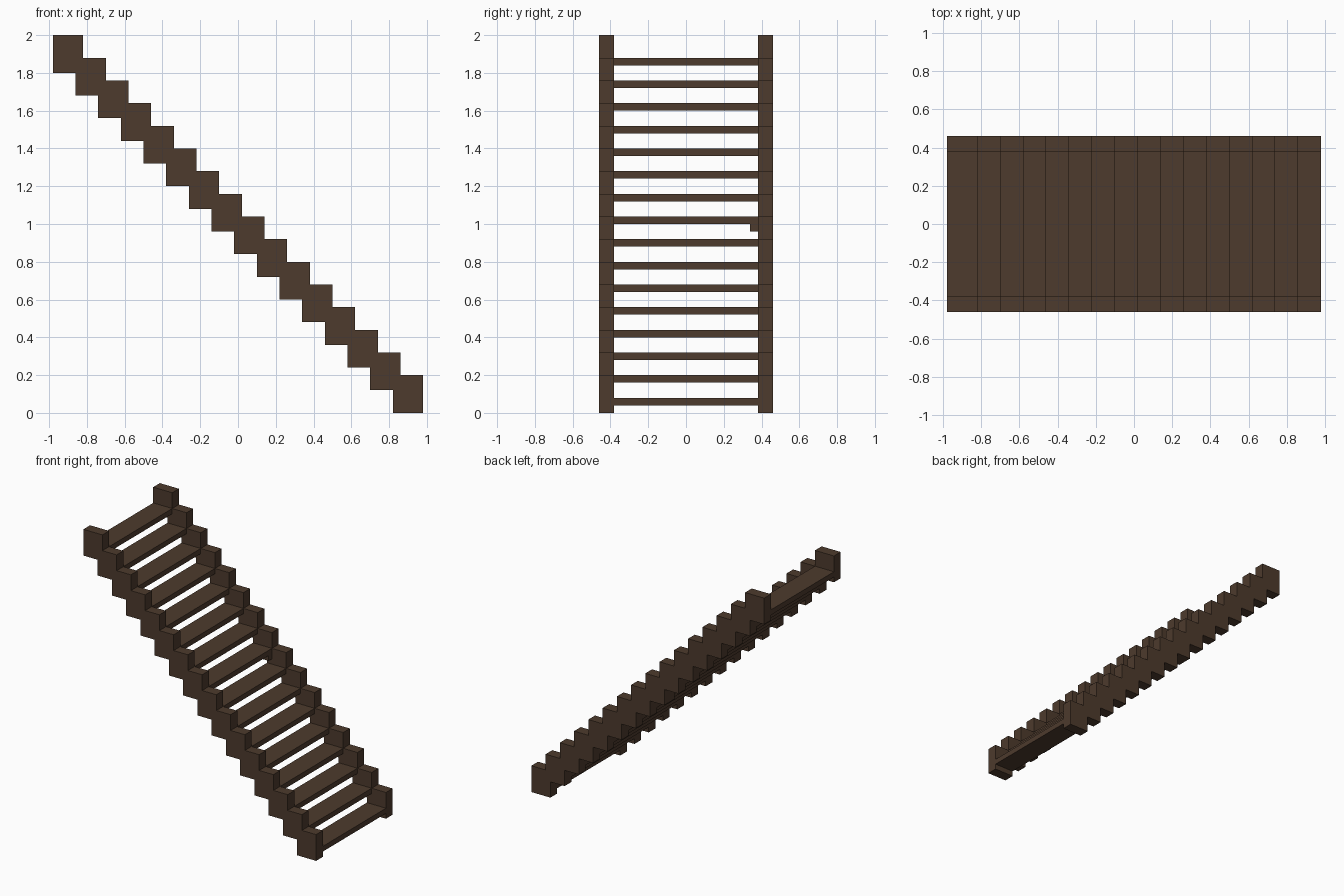
import bpy, bmesh

if "Cube" in bpy.data.objects:
    bpy.data.objects.remove(bpy.data.objects["Cube"])

N, STEP = 16, 0.12          # step count, rise = run
BW, BH = 0.16, 0.20         # stringer block size (x, z)
IN, OUT = 0.38, 0.46        # stringer inner / outer y
X0, Z0 = -0.98, 1.80        # lower left corner of the top block

wood = bpy.data.materials.new("dark_brown_wood")
wood.diffuse_color = (0.075, 0.043, 0.026, 1)
wood.use_nodes = True
wood.node_tree.nodes["Principled BSDF"].inputs["Base Color"].default_value = wood.diffuse_color


def finish(bm, name):
    bmesh.ops.recalc_face_normals(bm, faces=bm.faces)
    me = bpy.data.meshes.new(name)
    bm.to_mesh(me)
    bm.free()
    me.materials.append(wood)
    bpy.context.collection.objects.link(bpy.data.objects.new(name, me))


def prism(name, profile, y0, y1):
    """Extrude an x-z outline from y0 to y1."""
    bm = bmesh.new()
    face = bm.faces.new([bm.verts.new((x, y0, z)) for x, z in profile])
    ext = bmesh.ops.extrude_face_region(bm, geom=[face])
    vs = [v for v in ext["geom"] if isinstance(v, bmesh.types.BMVert)]
    bmesh.ops.translate(bm, verts=vs, vec=(0, y1 - y0, 0))
    if not face.is_valid or len(bm.faces) < len(profile) + 2:
        bm.faces.new([v for v in bm.verts if v not in vs])
    finish(bm, name)


def rect(x, z, w, h):
    return [(x, z), (x + w, z), (x + w, z + h), (x, z + h)]


# zigzag outline shared by both stringers
upper, lower = [(X0, Z0 + BH)], [(X0, Z0)]
for i in range(N):
    x, z = X0 + STEP * i, Z0 - STEP * i
    upper.append((x + BW, z + BH))
    if i < N - 1:
        upper.append((x + BW, z + BH - STEP))
        lower += [(x + STEP, z), (x + STEP, z - STEP)]
lower.append((X0 + STEP * (N - 1) + BW, Z0 - STEP * (N - 1)))
outline = upper + lower[::-1]
prism("front_stringer", outline, -OUT, -IN)
prism("back_stringer", outline, IN, OUT)

# open treads between the stringers
for i in range(N):
    prism(f"tread_{i + 1}", rect(X0 + STEP * i, Z0 - STEP * i + 0.04, BW, 0.04), -IN, IN)

# small support cleat below the middle tread
prism("tread_cleat", rect(X0 + STEP * 7, Z0 - STEP * 7, BW, 0.04), 0.34, IN)
